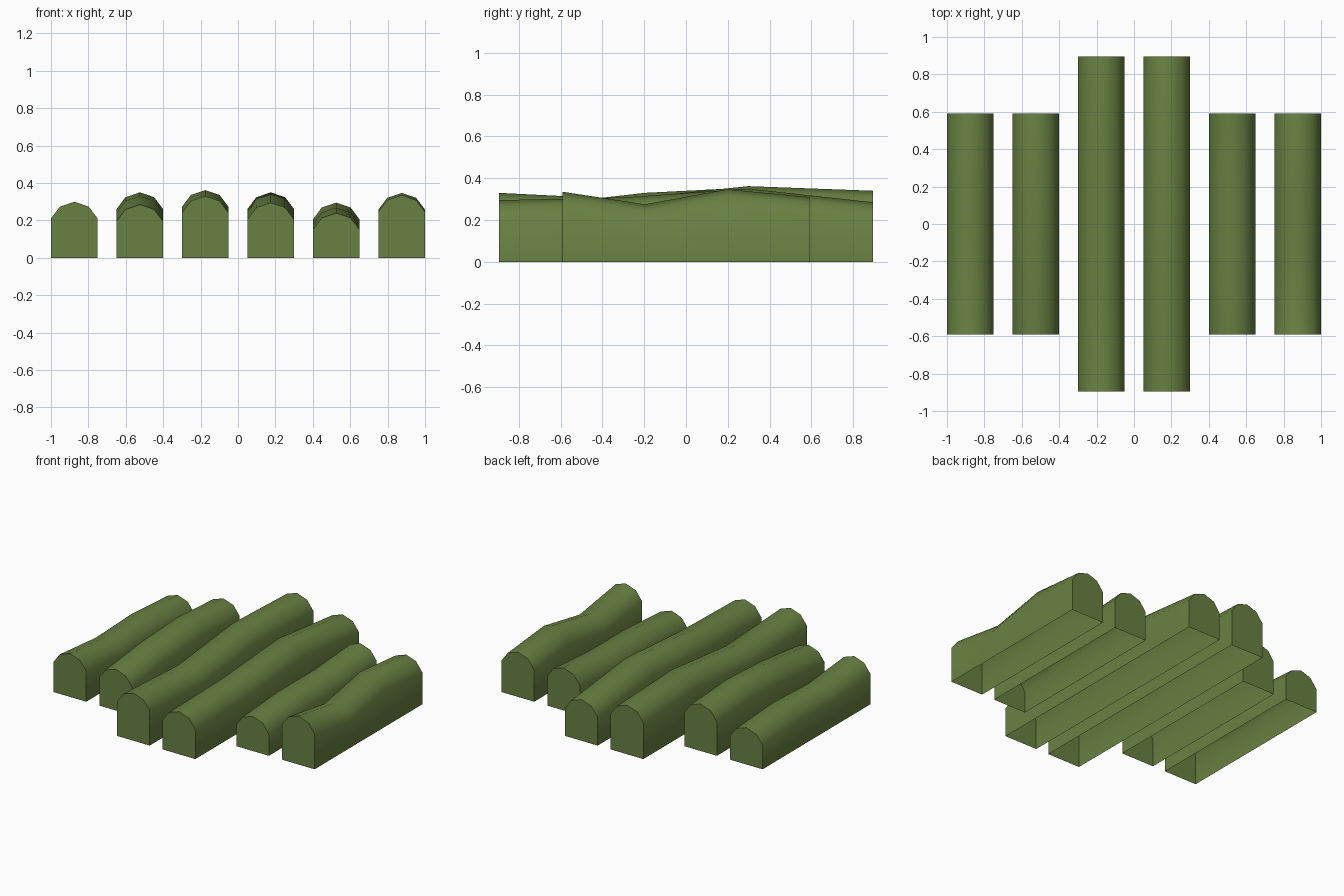
import bpy, bmesh, math

if "Cube" in bpy.data.objects:
    bpy.data.objects.remove(bpy.data.objects["Cube"])

leaf = bpy.data.materials.new("hedge_green")
leaf.diffuse_color = (0.14, 0.22, 0.055, 1)
leaf.use_nodes = True
leaf.node_tree.nodes["Principled BSDF"].inputs["Base Color"].default_value = leaf.diffuse_color

# Rounded top: x offset from row centre, drop below the ridge (None = ground)
SECTION = [(-0.125, None), (-0.125, 0.09), (-0.077, 0.026), (0, 0),
           (0.077, 0.026), (0.125, 0.09), (0.125, None)]

# Row centre x, half length, ridge heights from front to back
ROWS = [
    (-0.875, 0.59, (0.30, 0.265, 0.28, 0.255)),
    (-0.525, 0.59, (0.285, 0.33, 0.35, 0.325)),
    (-0.175, 0.895, (0.33, 0.30, 0.362, 0.34)),
    (0.175, 0.895, (0.295, 0.308, 0.35, 0.285)),
    (0.525, 0.59, (0.24, 0.268, 0.268, 0.295)),
    (0.875, 0.59, (0.335, 0.275, 0.347, 0.31)),
]


def hedge_row(name, cx, half, ridge):
    bm = bmesh.new()
    rings = []
    for i, h in enumerate(ridge):
        y = half * (2 * i / (len(ridge) - 1) - 1)
        rings.append([bm.verts.new((cx + dx, y, 0 if d is None else h - d))
                      for dx, d in SECTION])
    # Long skin, open underneath
    for a, b in zip(rings, rings[1:]):
        for k in range(len(SECTION) - 1):
            bm.faces.new((a[k], b[k], b[k + 1], a[k + 1]))
    # Flat end caps
    bm.faces.new(rings[0])
    bm.faces.new(rings[-1][::-1])
    # Face normals outward
    centre_z = 0.1
    bm.normal_update()
    for f in list(bm.faces):
        c = f.calc_center_median()
        out = c.copy()
        out.x -= cx
        out.z -= centre_z
        if abs(f.normal.y) < 0.9:
            out.y = 0
        if f.normal.dot(out) < 0:
            f.normal_flip()
    me = bpy.data.meshes.new(name)
    bm.to_mesh(me)
    bm.free()
    me.materials.append(leaf)
    ob = bpy.data.objects.new(name, me)
    bpy.context.collection.objects.link(ob)
    bpy.ops.object.select_all(action='DESELECT')
    ob.select_set(True)
    bpy.context.view_layer.objects.active = ob
    bpy.ops.object.shade_smooth_by_angle(angle=math.radians(50))


for n, (cx, half, ridge) in enumerate(ROWS, 1):
    hedge_row(f"hedge_row_{n}", cx, half, ridge)
